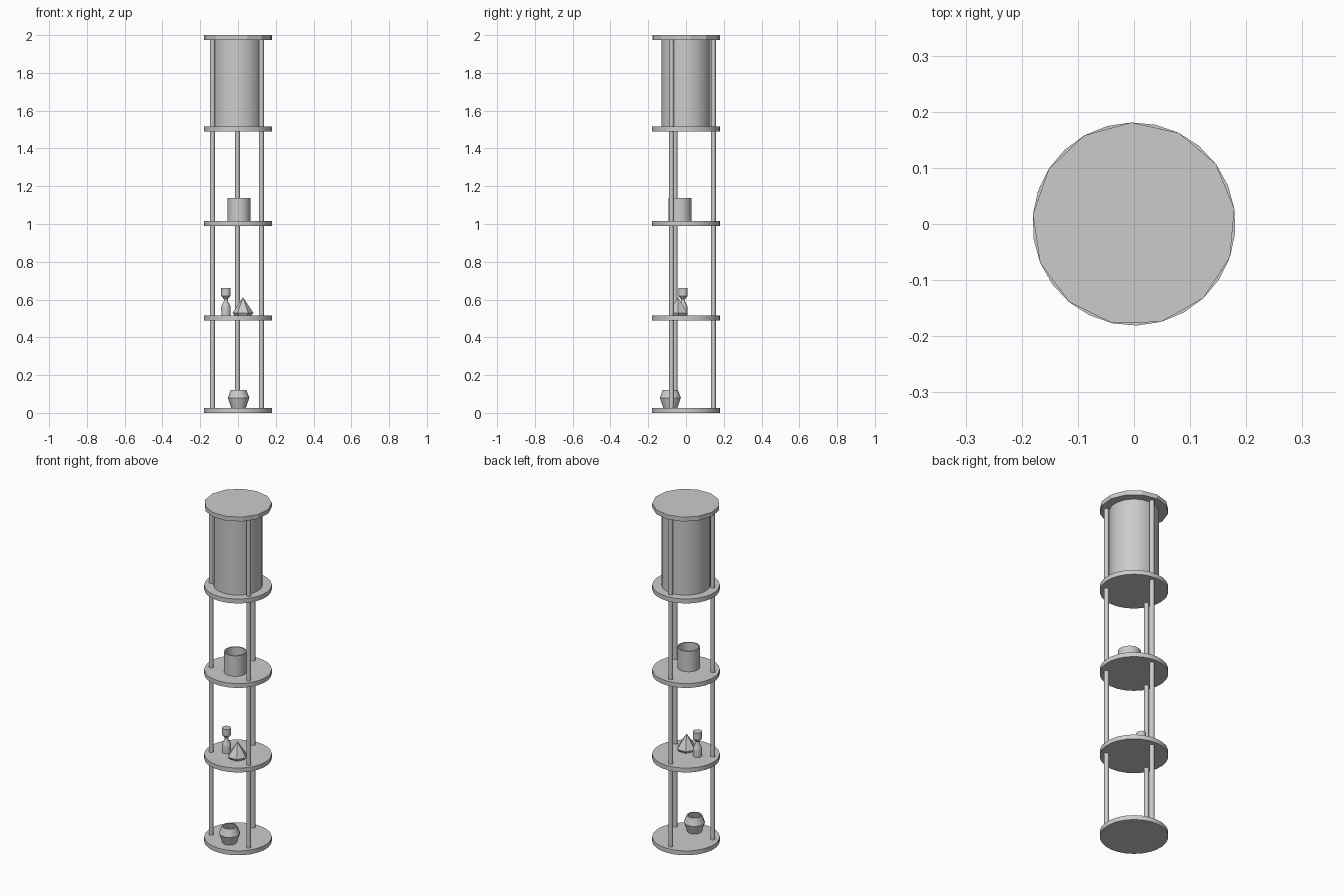
import bpy, bmesh, math

cube = bpy.data.objects.get("Cube")
if cube:
    bpy.data.objects.remove(cube, do_unlink=True)

grey = bpy.data.materials.new("light_grey")
grey.use_nodes = True
colour = (0.6, 0.6, 0.6, 1)
grey.diffuse_color = colour
grey.node_tree.nodes["Principled BSDF"].inputs["Base Color"].default_value = colour


def lathe(name, profile, centre, sides, turn=0.0, smooth=True):
    """Spin (radius, z) points about a vertical axis; zero radius makes a tip."""
    bm = bmesh.new()
    rings = []
    for r, z in profile:
        angles = [turn + math.tau * i / sides for i in range(sides if r > 0 else 1)]
        rings.append([bm.verts.new((r * math.cos(a), r * math.sin(a), z)) for a in angles])
    for low, high in zip(rings, rings[1:]):
        for i in range(sides):
            j = (i + 1) % sides
            corners = [low[i % len(low)], low[j % len(low)],
                       high[j % len(high)], high[i % len(high)]]
            bm.faces.new(list(dict.fromkeys(corners)))
    for ring in (rings[0], rings[-1]):
        if len(ring) > 1:
            bm.faces.new(ring)
    bmesh.ops.recalc_face_normals(bm, faces=bm.faces)
    mesh = bpy.data.meshes.new(name)
    bm.to_mesh(mesh)
    bm.free()
    mesh.materials.append(grey)
    obj = bpy.data.objects.new(name, mesh)
    obj.location = (centre[0], centre[1], 0)
    bpy.context.collection.objects.link(obj)
    if smooth:
        bpy.ops.object.select_all(action='DESELECT')
        obj.select_set(True)
        bpy.context.view_layer.objects.active = obj
        bpy.ops.object.shade_smooth_by_angle(angle=math.radians(30))
    return obj


# Round shelves, the lid being coarser than the rest
TURN = math.radians(8.5)
THICK = 0.026
for name, z in (("bottom_shelf", 0), ("lower_shelf", 0.49),
                ("middle_shelf", 0.99), ("upper_shelf", 1.49)):
    lathe(name, [(0.181, z), (0.181, z + THICK)], (0, 0), 26, TURN)
lathe("lid", [(0.181, 2 - THICK), (0.181, 2)], (0, 0), 13, TURN, smooth=False)

# Three full height posts
for name, spot in (("left_post", (0.124, -0.077)), ("right_post", (-0.135, -0.058)),
                   ("back_post", (-0.002, 0.145))):
    lathe(name, [(0.013, 0.005), (0.013, 1.99)], spot, 12)

# Tall drum under the lid
lathe("drum", [(0.131, 1.51), (0.131, 1.98)], (0, 0), 32)

# Open bucket on the middle shelf
lathe("bucket", [(0.061, 1.014), (0.061, 1.137), (0.054, 1.137), (0.054, 1.025)],
      (0.005, -0.032), 24)

# Goblet and faceted gem on the lower shelf
lathe("goblet", [(0.024, 0.514), (0.025, 0.555), (0.022, 0.57), (0.011, 0.59),
                 (0.011, 0.603), (0.025, 0.62), (0.025, 0.66)], (-0.064, -0.016), 12)
lathe("gem", [(0.044, 0.514), (0.055, 0.53), (0, 0.613)], (0.026, -0.042), 6, smooth=False)

# Open pot on the bottom shelf
lathe("pot", [(0.038, 0.024), (0.057, 0.08), (0.041, 0.122), (0.034, 0.122),
              (0.048, 0.08), (0.032, 0.035)], (0.003, -0.083), 14)
